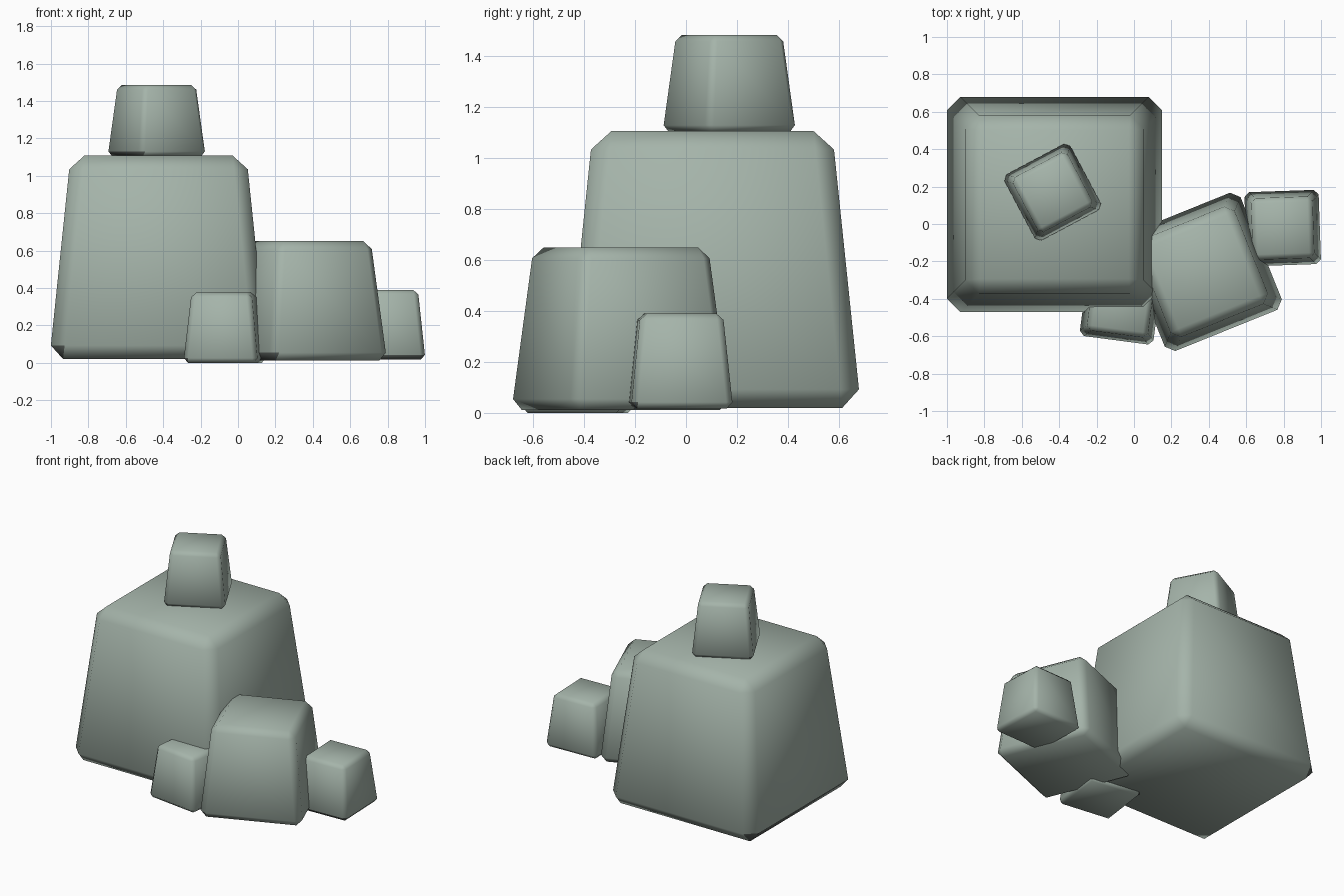
import bpy
import math

if "Cube" in bpy.data.objects:
    bpy.data.objects.remove(bpy.data.objects["Cube"])


def make_material(name, rgb):
    m = bpy.data.materials.new(name)
    m.diffuse_color = (*rgb, 1)
    m.use_nodes = True
    m.node_tree.nodes["Principled BSDF"].inputs["Base Color"].default_value = m.diffuse_color
    return m


stone = make_material("grey_green_stone", (0.375, 0.455, 0.4))
dark = make_material("dark_stone", (0.1, 0.115, 0.105))


def boulder(name, x, y, z0, z1, half, angle):
    """Tapered square block with chamfered edges and one dark lower chamfer."""
    bpy.ops.mesh.primitive_cube_add(size=2, location=(x, y, z0))
    ob = bpy.context.object
    ob.name = name
    ob.rotation_euler.z = math.radians(angle)
    for v in ob.data.vertices:
        top = v.co.z > 0
        r = half * (0.806 if top else 1.0)
        v.co = (math.copysign(r, v.co.x), math.copysign(r, v.co.y),
                z1 - z0 if top else 0)
    bevel = ob.modifiers.new("chamfer", 'BEVEL')
    bevel.width = half * 0.125
    bevel.offset_type = 'OFFSET'
    bevel.segments = 1
    bevel.limit_method = 'NONE'
    bpy.ops.object.modifier_apply(modifier=bevel.name)
    ob.data.materials.append(stone)
    ob.data.materials.append(dark)
    # Dark chamfer and its corners along the bottom of one side
    for f in ob.data.polygons:
        f.material_index = int(f.normal.x < -0.3 and f.normal.z < -0.3)
    bpy.ops.object.shade_smooth()
    return ob


# Large block with a small one resting on top
boulder("large_boulder", -0.425, 0.104, 0.02, 1.107, 0.583, 0)
boulder("top_stone", -0.435, 0.17, 1.105, 1.485, 0.202, 28)
# Medium block leaning into the large one, flanked by two small stones
boulder("medium_boulder", 0.367, -0.256, 0.012, 0.65, 0.342, 22)
boulder("right_stone", 0.795, -0.022, 0.017, 0.39, 0.201, 92)
boulder("front_stone", -0.07, -0.425, 0.0, 0.375, 0.201, -7.5)
